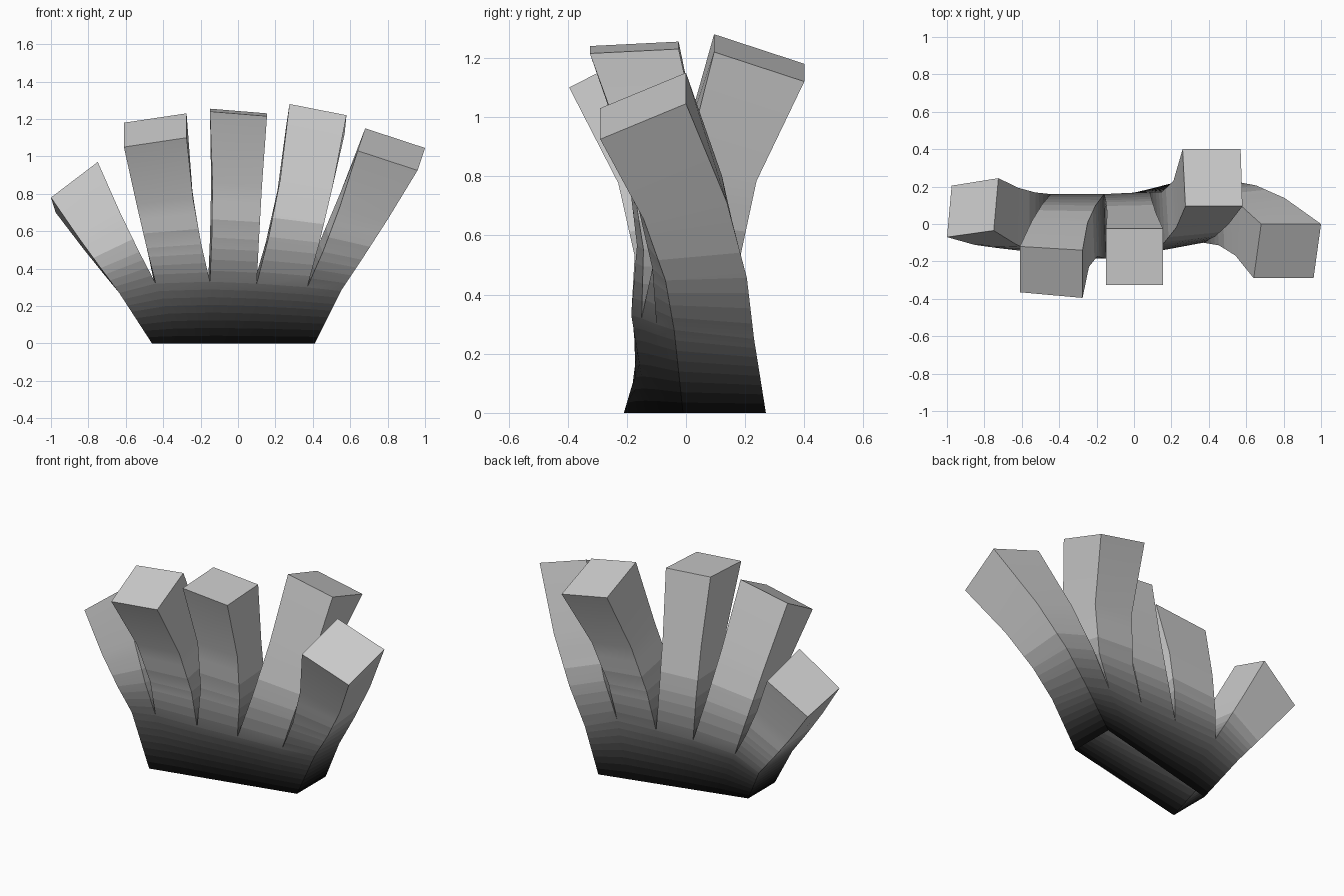
import bpy, bmesh, math
from mathutils import Vector

if "Cube" in bpy.data.objects:
    bpy.data.objects.remove(bpy.data.objects["Cube"])

# Six boundaries between fingers at the height where they split: (x, y, z)
split_front = [(-.635, -.13, .27), (-.44, -.175, .32), (-.15, -.185, .33),
               (.10, -.15, .32), (.37, -.10, .30), (.55, -.04, .28)]
split_back = [(-.61, .16, .24), (-.445, .16, .31), (-.16, .16, .32),
              (.085, .17, .32), (.335, .19, .32), (.53, .23, .25)]

# Finger tips: front left, front right, back right, back left corner
tips = [
    [(-1, -.07, .78), (-.75, -.035, .97), (-.725, .245, .87), (-.975, .205, .70)],
    [(-.61, -.365, 1.05), (-.275, -.395, 1.10), (-.275, -.14, 1.23), (-.61, -.12, 1.18)],
    [(-.15, -.325, 1.24), (.155, -.325, 1.215), (.155, -.025, 1.23), (-.15, -.025, 1.255)],
    [(.275, .095, 1.28), (.58, .095, 1.22), (.57, .40, 1.12), (.26, .40, 1.18)],
    [(.64, -.29, 1.03), (.96, -.29, .925), (1, 0, 1.045), (.68, 0, 1.15)],
]
# Steps and brightness at the end of each stretch: palm, then three finger stretches
stretches = [(8, .05, .45), (4, .45, .72), (3, .72, .98), (1, 1, 1)]


def shade(value):
    # Grey that fades to black towards the foot
    g = .8 * value ** 2.2
    m = bpy.data.materials.new("grey_fade")
    m.diffuse_color = (g, g, g, 1)
    m.use_nodes = True
    m.node_tree.nodes["Principled BSDF"].inputs["Base Color"].default_value = m.diffuse_color
    return m


def base_point(i, left_y, right_y):
    t = i / 5
    return Vector((-.46 + .87 * t, left_y + (right_y - left_y) * t, 0))


def section(split, tip, t, inner):
    # The centre leans and curls; inner fingers are slimmer halfway and flare late
    a, b = [Vector(p) for p in split], [Vector(p) for p in tip]
    ca, cb = sum(a, Vector()) / 4, sum(b, Vector()) / 4
    arch = t * (1 - t)
    lean = t + (.35 if inner else .1) * arch
    c = Vector((ca.x + (cb.x - ca.x) * lean, ca.y + (cb.y - ca.y) * t ** 1.75,
                ca.z + (cb.z - ca.z) * t))
    flare = t ** (2.5 if inner else 1.2)
    slim = 1 - (.8 * arch if inner else 0)
    out = []
    for p, q in zip(a, b):
        u, v = p - ca, q - cb
        out.append(c + Vector((u.x + (v.x - u.x) * flare,
                               (u.y + (v.y - u.y) * t) * slim,
                               u.z + (v.z - u.z) * t)))
    return out


mesh = bpy.data.meshes.new("fingered_clump")
for steps, low, high in stretches:
    for j in range(steps):
        mesh.materials.append(shade(low + (high - low) * (j + .5) / steps))

bm = bmesh.new()
for i, tip in enumerate(tips):
    # Key sections from the palm's open underside up to the finger tip
    base = [base_point(i, -.21, -.01), base_point(i + 1, -.21, -.01),
            base_point(i + 1, .05, .27), base_point(i, .05, .27)]
    split = [split_front[i], split_front[i + 1], split_back[i + 1], split_back[i]]
    keys = [base] + [section(split, tip, t, 0 < i < 4) for t in (0, .26, .58, 1)]
    # Straight steps between key sections carry the fade
    points = [base]
    for (a, b), (steps, _, _) in zip(zip(keys, keys[1:]), stretches):
        points += [[p.lerp(q, (j + 1) / steps) for p, q in zip(a, b)]
                   for j in range(steps)]
    rings = [[bm.verts.new(p) for p in s] for s in points]
    for level, (lo, hi) in enumerate(zip(rings, rings[1:])):
        for k in range(4):
            # Leave out walls inside the shared palm
            if level < stretches[0][0] and ((k == 1 and i < 4) or (k == 3 and i > 0)):
                continue
            n = (k + 1) % 4
            bm.faces.new((lo[k], lo[n], hi[n], hi[k])).material_index = level
    bm.faces.new(rings[-1]).material_index = len(mesh.materials) - 1

bmesh.ops.remove_doubles(bm, verts=bm.verts, dist=.0005)
bm.to_mesh(mesh)
bm.free()
clump = bpy.data.objects.new("fingered_clump", mesh)
bpy.context.collection.objects.link(clump)

# Smooth along the bends, sharp at the corners
bpy.context.view_layer.objects.active = clump
clump.select_set(True)
bpy.ops.object.shade_smooth_by_angle(angle=math.radians(35))
